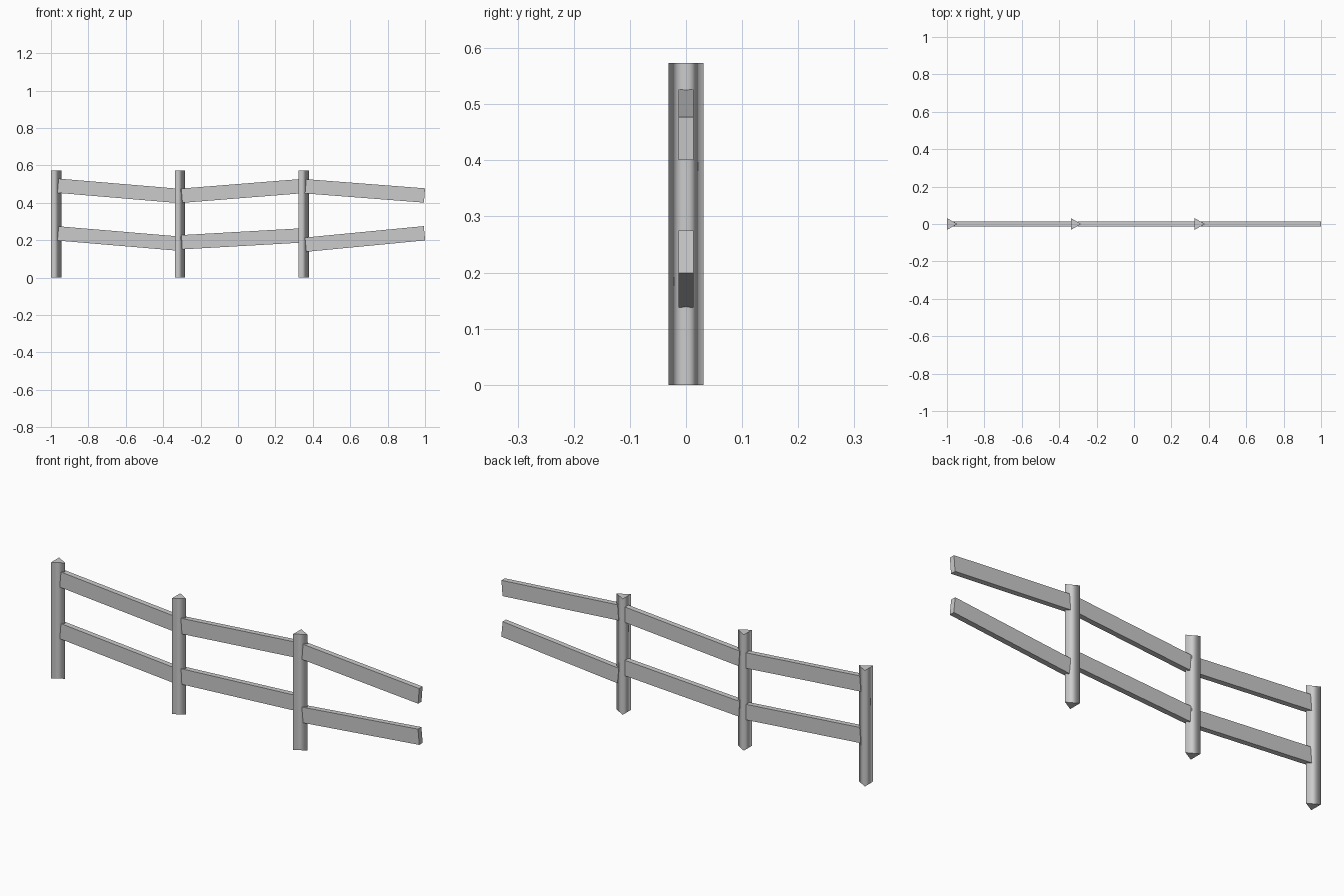
import bpy, bmesh, math

if "Cube" in bpy.data.objects:
    bpy.data.objects.remove(bpy.data.objects["Cube"])

HEIGHT, SPACING = 0.573, 0.662


def make_object(name, bm):
    bmesh.ops.recalc_face_normals(bm, faces=bm.faces[:])
    mesh = bpy.data.meshes.new(name)
    bm.to_mesh(mesh)
    bm.free()
    ob = bpy.data.objects.new(name, mesh)
    bpy.context.collection.objects.link(ob)
    return ob


def extrude(profile, vec):
    """Closed prism from a flat outline."""
    bm = bmesh.new()
    face = bm.faces.new([bm.verts.new(p) for p in profile])
    ext = bmesh.ops.extrude_face_region(bm, geom=[face], use_keep_orig=True)
    verts = [v for v in ext["geom"] if isinstance(v, bmesh.types.BMVert)]
    bmesh.ops.translate(bm, verts=verts, vec=vec)
    return bm


# Three-sided posts: smooth sides, crisp end caps
def post(x):
    bm = extrude([(x, -0.0315, 0), (x + 0.055, 0, 0), (x, 0.0315, 0)], (0, 0, HEIGHT))
    for f in bm.faces:
        f.smooth = len(f.verts) == 4
    for e in bm.edges:
        if abs(e.verts[0].co.z - e.verts[1].co.z) < 1e-6:
            e.smooth = False
    make_object("post", bm)


# Tilted plank between two centre-line points, ends cut square
def rail(name, x0, z0, x1, z1, width=0.0765, thick=0.0265):
    a = math.atan2(z1 - z0, x1 - x0)
    dx, dz = -math.sin(a) * width / 2, math.cos(a) * width / 2
    y = -thick / 2
    outline = [(x0 - dx, y, z0 - dz), (x1 - dx, y, z1 - dz),
               (x1 + dx, y, z1 + dz), (x0 + dx, y, z0 + dz)]
    make_object(name, extrude(outline, (0, thick, 0)))


# Centre heights (start, end) for each bay
upper = [(0.491, 0.436), (0.438, 0.490), (0.488, 0.439)]
lower = [(0.236, 0.181), (0.189, 0.226), (0.176, 0.237)]

for i in range(3):
    x = -1 + i * SPACING
    post(x)
    end = 0.997 if i == 2 else x + SPACING + 0.03
    rail("upper_rail", x + 0.038, upper[i][0], end, upper[i][1])
    rail("lower_rail", x + 0.038, lower[i][0], end, lower[i][1])
